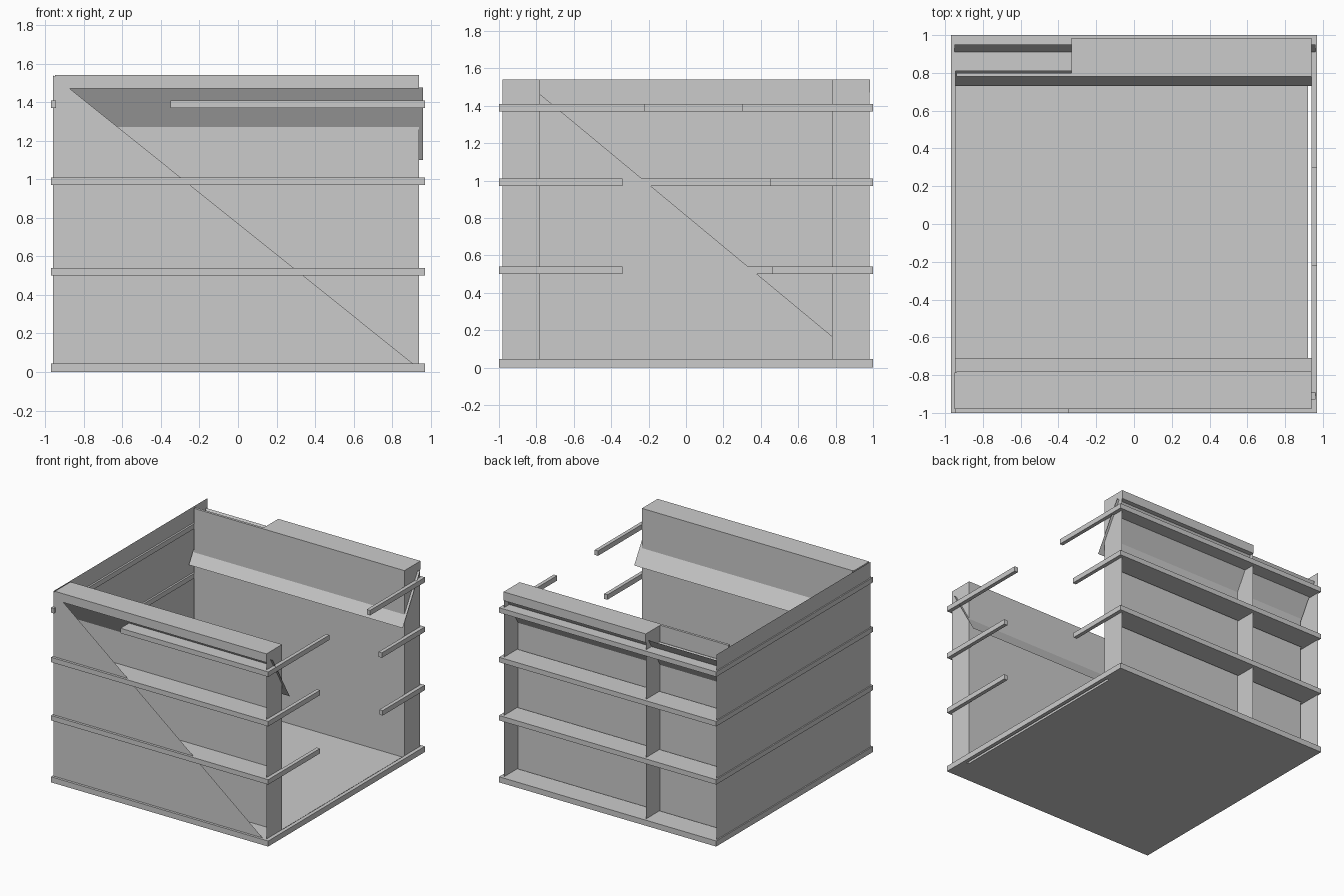
import bpy

cube = bpy.data.objects.get("Cube")
if cube:
    bpy.data.objects.remove(cube, do_unlink=True)

grey = bpy.data.materials.new("light_grey")
grey.use_nodes = True
colour = (0.6, 0.6, 0.6, 1)
grey.diffuse_color = colour
grey.node_tree.nodes["Principled BSDF"].inputs["Base Color"].default_value = colour


def add_mesh(name, verts, faces):
    mesh = bpy.data.meshes.new(name)
    mesh.from_pydata(verts, [], faces)
    mesh.materials.append(grey)
    obj = bpy.data.objects.new(name, mesh)
    bpy.context.collection.objects.link(obj)
    return obj


def box(name, xs, ys, zs):
    verts = [(x, y, z) for x in xs for y in ys for z in zs]
    faces = [(0, 1, 3, 2), (4, 6, 7, 5), (0, 4, 5, 1),
             (2, 3, 7, 6), (0, 2, 6, 4), (1, 5, 7, 3)]
    return add_mesh(name, verts, faces)


def sheet(name, *points):
    return add_mesh(name, points, [tuple(range(len(points)))])


def upright(name, x, y0, y1, z0, z1):
    return sheet(name, (x, y0, z0), (x, y1, z0), (x, y1, z1), (x, y0, z1))


TOP = 1.54
CAP = 1.47
OUT = 0.97

# Floor
box("floor", (-0.96, 0.92), (-0.99, 0.99), (0.0, 0.03))

# Inner walls of the front and back
box("front_inner_wall", (-0.94, 0.94), (-0.81, -0.78), (0.02, TOP))
box("back_inner_wall", (-0.94, 0.94), (0.78, 0.80), (0.02, TOP))

# Outer skin of the front, only its lower triangle
sheet("front_skin", (-0.96, -0.98, 0.0), (0.95, -0.98, 0.01), (-0.96, -0.98, TOP))

# Right-hand side wall: full outer skin and lower half of the inner skin
upright("side_outer_skin", -0.96, -0.98, 0.98, 0.0, TOP)
sheet("side_inner_skin", (-0.94, -0.79, 0.03), (-0.94, 0.79, 0.03),
      (-0.94, 0.79, 0.16), (-0.94, -0.79, CAP))

# End plates and the back rib
upright("front_end_plate", 0.94, -0.98, -0.79, 0.02, TOP)
upright("back_end_plate", 0.94, 0.79, 0.98, 0.02, TOP)
upright("back_rib", -0.33, 0.80, 0.98, 0.02, TOP)

# Top caps
box("front_cap", (-0.95, 0.94), (-0.98, -0.785), (CAP, TOP))
box("back_cap", (-0.33, 0.94), (0.785, 0.985), (CAP, TOP))

# Sloping boards that pass through the inner walls
for name, s, inner in (("front_slope", -1, 0.71), ("back_slope", 1, 0.73)):
    outer = inner + 0.22
    sheet(name, (-0.95, s * inner, 1.10), (0.96, s * inner, 1.10),
          (0.96, s * outer, 1.475), (-0.95, s * outer, 1.475))

# Horizontal rails; the open side keeps only stubs at its corners
levels = [(0.0, 0.045), (0.50, 0.54), (0.97, 1.01), (1.37, 1.41)]
stubs = [(1.0, -1.0), (-0.34, 0.46), (-0.34, 0.45), (-0.22, 0.30)]
for i, (zs, (front_end, back_end)) in enumerate(zip(levels, stubs)):
    start = -0.35 if i == len(levels) - 1 else -OUT
    box(f"front_rail_{i}", (start, OUT), (-1.0, -0.81), zs)
    box(f"back_rail_{i}", (-OUT, OUT), (0.81, 1.0), zs)
    box(f"side_rail_{i}", (-OUT, -0.945), (-1.0, 1.0), zs)
    box(f"open_side_front_rail_{i}", (0.94, OUT), (-1.0, front_end), zs)
    if i:
        box(f"open_side_back_rail_{i}", (0.94, OUT), (back_end, 1.0), zs)
